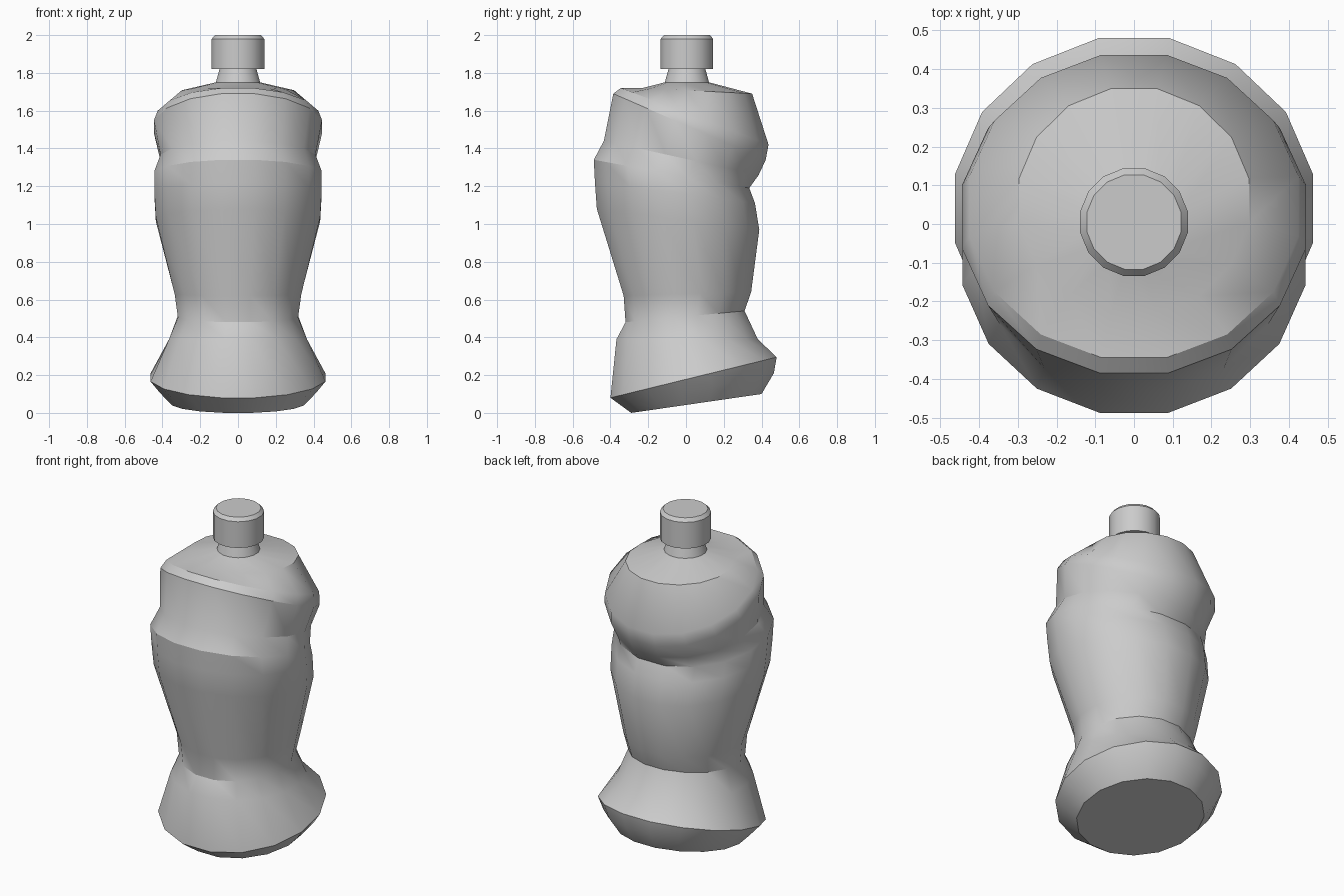
import bpy
import bmesh
from math import cos, sin, pi, radians

SIDES = 16
HALF = pi / SIDES

cube = bpy.data.objects.get("Cube")
if cube:
    bpy.data.objects.remove(cube, do_unlink=True)

grey = bpy.data.materials.new("plain_grey")
grey.use_nodes = True
grey.diffuse_color = (0.6, 0.6, 0.6, 1)
grey.node_tree.nodes["Principled BSDF"].inputs["Base Color"].default_value = (0.6, 0.6, 0.6, 1)


def add_ring(bm, front_y, front_z, back_y, back_z, half_width):
    """Tilted oval through a front point and a back point."""
    mid_y, mid_z = (front_y + back_y) / 2, (front_z + back_z) / 2
    ring = []
    for i in range(SIDES):
        a = HALF + 2 * HALF * i
        across, along = sin(a) / cos(HALF), cos(a) / cos(HALF)
        ring.append(bm.verts.new((half_width * across,
                                  mid_y + along * (back_y - front_y) / 2,
                                  mid_z + along * (back_z - front_z) / 2)))
    return ring


def loft(name, sections):
    """Skin a stack of tilted rings and cap both ends."""
    bm = bmesh.new()
    rings = [add_ring(bm, *s) for s in sections]
    for low, high in zip(rings, rings[1:]):
        for i in range(SIDES):
            j = (i + 1) % SIDES
            bm.faces.new((low[i], low[j], high[j], high[i]))
    bm.faces.new(rings[0])
    bm.faces.new(rings[-1])
    bmesh.ops.recalc_face_normals(bm, faces=bm.faces)
    mesh = bpy.data.meshes.new(name)
    bm.to_mesh(mesh)
    bm.free()
    mesh.materials.append(grey)
    obj = bpy.data.objects.new(name, mesh)
    bpy.context.collection.objects.link(obj)
    bpy.ops.object.select_all(action='DESELECT')
    obj.select_set(True)
    bpy.context.view_layer.objects.active = obj
    bpy.ops.object.shade_smooth_by_angle(angle=radians(30))
    return obj


def level(radius, z, centre=0.005):
    """Section for a level, round ring."""
    return (centre - radius, z, centre + radius, z, radius)


# Crushed bottle body: front y, front z, back y, back z, half width
loft("bottle_body", [
    # base
    (-0.29, 0.0, 0.40, 0.10, 0.35),
    (-0.345, 0.04, 0.465, 0.21, 0.415),
    (-0.40, 0.08, 0.48, 0.295, 0.463),
    # waist
    (-0.368, 0.39, 0.38, 0.39, 0.365),
    (-0.32, 0.48, 0.31, 0.54, 0.318),
    (-0.33, 0.62, 0.345, 0.64, 0.335),
    # belly
    (-0.472, 1.08, 0.388, 0.97, 0.435),
    (-0.482, 1.22, 0.365, 1.11, 0.443),
    (-0.488, 1.34, 0.335, 1.19, 0.443),
    # folded shoulder
    (-0.435, 1.44, 0.385, 1.26, 0.41),
    (-0.385, 1.69, 0.422, 1.34, 0.445),
    (-0.345, 1.72, 0.437, 1.42, 0.425),
    (-0.23, 1.72, 0.35, 1.69, 0.297),
    # neck
    level(0.117, 1.75),
    level(0.095, 1.83),
])

# Screw cap
loft("bottle_cap", [
    level(0.139, 1.82),
    level(0.139, 1.98),
    level(0.122, 2.0),
])
